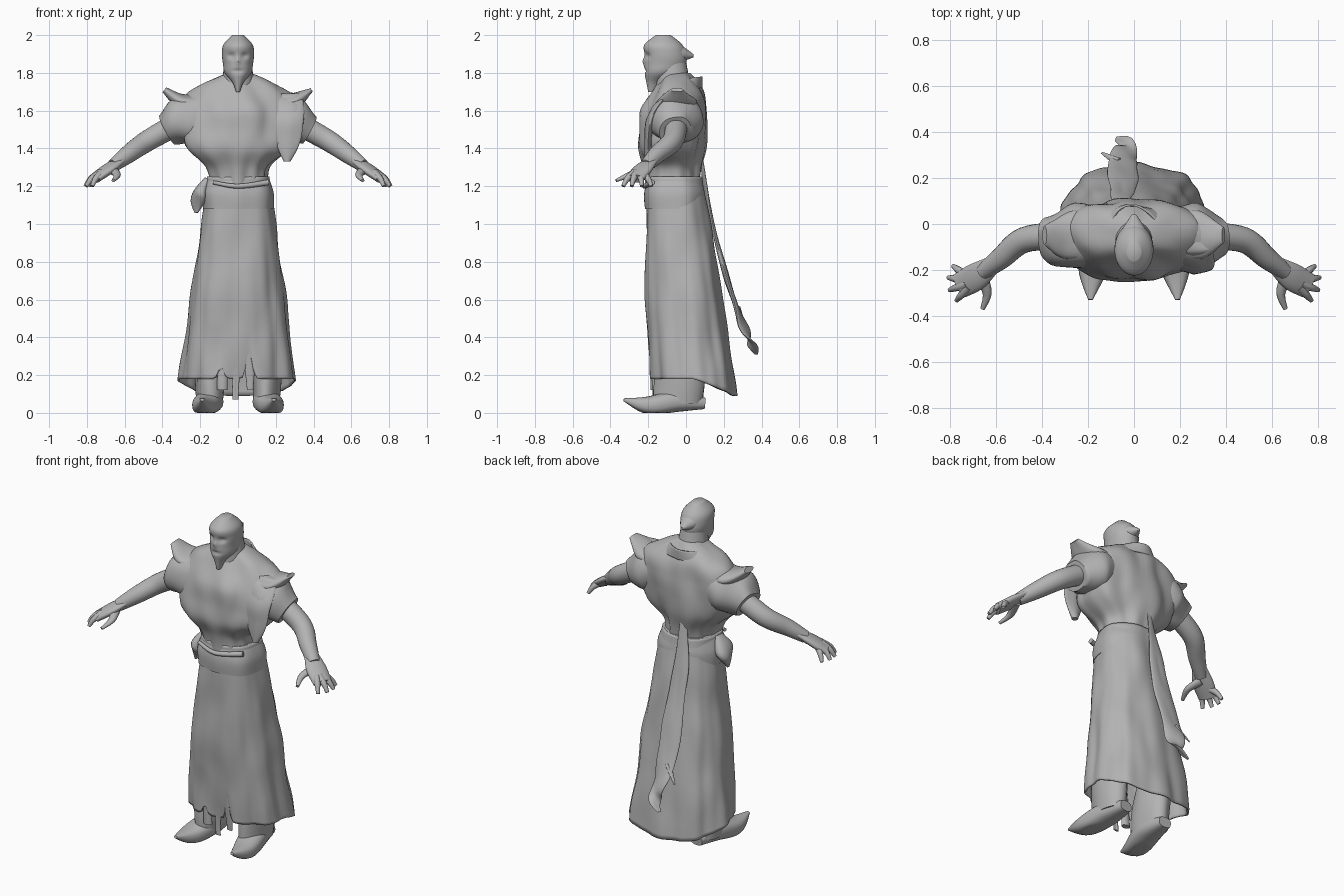
import bpy
import bmesh
from math import sin, cos, pi, exp, copysign
from mathutils import Vector, noise

default_cube = bpy.data.objects.get("Cube")
if default_cube:
    bpy.data.objects.remove(default_cube, do_unlink=True)

clay = bpy.data.materials.new("plain grey")
clay.use_nodes = True
shade = .45
clay.diffuse_color = (shade, shade, shade, 1)
shader = clay.node_tree.nodes["Principled BSDF"]
shader.inputs["Base Color"].default_value = clay.diffuse_color
CLOTH = .015
VERTICAL = Vector((0, 0, 1))


def spline(points, steps):
    """Smooth curve through rows of x, y, z, half width and half depth."""
    result = []
    last = len(points) - 1
    for i in range(last):
        before, start, end, after = (points[min(max(i + j, 0), last)] for j in (-1, 0, 1, 2))
        for k in range(steps):
            t = k / steps
            row = []
            for a, b, c, d in zip(before, start, end, after):
                leave, arrive = (c - a) / 2, (d - b) / 2
                curve = 3 * (c - b) - 2 * leave - arrive
                twist = 2 * (b - c) + leave + arrive
                row.append(b + t * (leave + t * (curve + t * twist)))
            result.append(row)
    result.append(list(points[last]))
    return result


def loft(name, points, level=False, sides=24, steps=6, power=2, warp=None, wrinkle=0, shell=0):
    """Skin rings along a path; level keeps every ring horizontal."""
    rows = spline(points, steps)
    centres = [Vector(row[:3]) for row in rows]
    final = len(rows) - 1
    bm = bmesh.new()
    rings = []
    for i, (centre, row) in enumerate(zip(centres, rows)):
        across, up = Vector((1, 0, 0)), Vector((0, 1, 0))
        if not level:
            along = centres[min(i + 1, final)] - centres[max(i - 1, 0)]
            across = along.cross(VERTICAL).normalized()
            up = across.cross(along).normalized()
        wide, deep = row[3:]
        ring = []
        for k in range(sides):
            angle = 2 * pi * k / sides
            c, s = cos(angle), sin(angle)
            out = across * copysign(abs(c) ** (2 / power), c) * wide
            out += up * copysign(abs(s) ** (2 / power), s) * deep
            co = centre + out
            sample = Vector((co.x * 9, co.y * 9, co.z * 4))
            co += out.normalized() * wrinkle * noise.noise(sample)
            if warp:
                co = warp(co, out, angle, i / final)
            ring.append(bm.verts.new(co))
        rings.append(ring)
    for low, high in zip(rings, rings[1:]):
        for k in range(sides):
            bm.faces.new((low[k - 1], low[k], high[k], high[k - 1]))
    if not shell:
        bm.faces.new(rings[0])
        bm.faces.new(rings[final])
    bmesh.ops.recalc_face_normals(bm, faces=bm.faces)
    mesh = bpy.data.meshes.new(name)
    bm.to_mesh(mesh)
    bm.free()
    mesh.materials.append(clay)
    mesh.shade_smooth()
    mesh.set_sharp_from_angle(angle=1)
    obj = bpy.data.objects.new(name, mesh)
    bpy.context.collection.objects.link(obj)
    if shell:
        solid = obj.modifiers.new("thickness", "SOLIDIFY")
        solid.thickness = shell
        solid.offset = 0


def upright(name, bottom, top, profile, x=0, **options):
    """Level rings at even heights; profile rows hold y, half width, half depth."""
    gap = (top - bottom) / (len(profile) - 1)
    rows = [(x, y, bottom + gap * i, wide, deep) for i, (y, wide, deep) in enumerate(profile)]
    loft(name, rows, level=True, **options)


def limb(name, path, start, end, bulge=0, flatness=1, side=1, **options):
    """Tapered tube along a path, swollen in the middle by bulge."""
    rows = []
    for i, (x, y, z) in enumerate(path):
        t = i / (len(path) - 1)
        radius = start + (end - start) * t + bulge * sin(pi * t)
        rows.append((side * x, y, z, radius, radius * flatness))
    loft(name, rows, **options)


def bump(x, z, centre_x, centre_z, wide, tall):
    return exp(-((x - centre_x) / wide) ** 2 - ((z - centre_z) / tall) ** 2)


# Head with eye hollows, mouth, nose and pointed beard
def face(co, out, angle, u):
    if out.y < 0:
        eyes = bump(abs(co.x), co.z, .035, 1.89, .02, .015)
        mouth = bump(co.x, co.z, 0, 1.81, .03, .01)
        nose = bump(co.x, co.z, 0, 1.86, .01, .02)
        co.y += .015 * eyes + .01 * (mouth - nose)
    return co


upright("head", 1.7, 2, [
    (-.18, .01, .02), (-.17, .03, .04), (-.13, .07, .09), (-.11, .08, .11),
    (-.11, .085, .11), (-.12, .077, .1), (-.12, .03, .04)], sides=64, warp=face)
limb("hair_knot", [(0, -.1, 1.91), (0, -.03, 1.9), (0, .04, 1.89)], .07, .01, .015, .8)
upright("neck", 1.66, 1.86, [(-.06, .1, .1), (-.08, .07, .08)])


# Standing collar, higher behind the neck
def tilt(co, out, angle, u):
    co.z += .02 * sin(angle)
    return co


upright("collar", 1.7, 1.76, [(-.04, .17, .12), (-.03, .1, .11)],
        warp=tilt, wrinkle=CLOTH, shell=.01, sides=32)


# Loose tunic gathered at the waist
def pleats(co, out, angle, u):
    return co + out * .03 * (1 - u) ** 2 * sin(11 * angle)


upright("tunic", 1.2, 1.8, [
    (-.07, .15, .14), (-.07, .17, .15), (-.08, .27, .18), (-.07, .3, .18),
    (-.06, .3, .17), (-.04, .26, .13), (-.05, .07, .07)],
    sides=72, power=2.2, warp=pleats, wrinkle=.03)


# Long flared skirt with folds, a low back hem and a torn front
def folds(co, out, angle, u):
    hem = (1 - u) ** 5
    co += out * (1 - u) * (.02 * sin(9 * angle) + .01 * sin(17 * angle))
    if out.y > 0:
        co.z -= .09 * hem * sin(angle)
    else:
        left_tear = exp(-((co.x - .06) / .02) ** 2)
        right_tear = exp(-((co.x + .09) / .02) ** 2)
        co.z += hem * (.15 * left_tear + .06 * right_tear)
    return co


upright("skirt", .18, 1.25, [(.035, .3, .22), (-.02, .23, .19), (-.06, .16, .14)],
        sides=120, steps=20, power=2.4, warp=folds, wrinkle=CLOTH, shell=.01)
for step, place in enumerate(("right", "middle", "left"), -1):
    upright("torn_strip_" + place, .07 + .05 * abs(step), .5,
            [(-.17, .02, .01), (-.18, .03, .01), (-.19, .03, .01)],
            x=.07 * step - .01, wrinkle=CLOTH)

# Waist sash, its hanging pouch and a loose front end
upright("sash", 1.08, 1.25, [(-.06, .19, .155), (-.06, .19, .16), (-.06, .16, .14)],
        sides=64, power=2.3, wrinkle=CLOTH)
limb("sash_pouch", [(-.16, -.08, 1.24), (-.2, -.08, 1.15), (-.22, -.09, 1.06)],
     .03, .015, bulge=.05, flatness=.6, wrinkle=CLOTH)
limb("sash_end", [(-.13, -.19, 1.22), (0, -.22, 1.2), (.16, -.18, 1.22)], .01, .015)

# Ragged ribbon trailing from the back
limb("back_ribbon", [
    (-.04, .08, 1.36), (-.05, .12, 1.1), (-.05, .19, .8), (-.05, .28, .52),
    (-.03, .34, .38), (-.08, .37, .31)],
    .015, .012, bulge=.055, flatness=.25, wrinkle=CLOTH)
limb("ribbon_barb", [(-.07, .27, .56), (-.14, .31, .47)], .02, .005, flatness=.5)

# Torn cloth panel over the left chest
upright("chest_panel", 1.33, 1.69, [
    (-.2, .01, .01), (-.2, .07, .01), (-.18, .09, .02), (-.1, .08, .02)],
    x=.26, wrinkle=CLOTH)


# Boots rest flat on the ground
def ground(co, out, angle, u):
    co.z = max(co.z, 0)
    return co


for side, label in ((1, "left_"), (-1, "right_")):
    # Sleeve and pointed shoulder wing
    limb(label + "sleeve", [(.16, -.06, 1.57), (.28, -.06, 1.55), (.38, -.05, 1.5)],
         .13, .09, bulge=.02, side=side, sides=40, wrinkle=.03)
    limb(label + "shoulder_wing", [(.2, -.05, 1.64), (.3, -.05, 1.65), (.39, -.05, 1.71)],
         .1, .04, bulge=.03, flatness=.4, side=side, wrinkle=CLOTH)

    # Bare arm and open hand
    limb(label + "arm", [(.32, -.05, 1.53), (.48, -.07, 1.44), (.58, -.15, 1.37), (.66, -.21, 1.31)],
         .06, .035, bulge=.005, side=side)
    limb(label + "palm", [(.62, -.18, 1.34), (.69, -.23, 1.29), (.76, -.27, 1.24)],
         .04, .055, bulge=.012, flatness=.45, side=side)
    for number in range(4):
        spread = .65 - number / 2
        finger = [(.7 + reach * cos(spread), reach * sin(spread) - .25, height)
                  for reach, height in ((.03, 1.27), (.08, 1.24), (.11, 1.2))]
        limb(f"{label}finger_{number}", finger, .022, .01, side=side, sides=12)
    limb(label + "thumb", [(.67, -.22, 1.29), (.64, -.3, 1.26), (.66, -.37, 1.23)],
         .03, .01, flatness=.8, side=side, sides=12)

    # Boot with an upturned toe
    limb(label + "boot_foot", [(.14, .1, .05), (.15, -.05, .06), (.18, -.2, .04), (.19, -.33, .07)],
         .04, .01, bulge=.05, flatness=.75, side=side, power=2.5, warp=ground)
    upright(label + "boot_shaft", .05, .45,
            [(-.04, .07, .13), (-.03, .08, .13), (-.01, .07, .09)],
            x=.15 * side, wrinkle=CLOTH)
